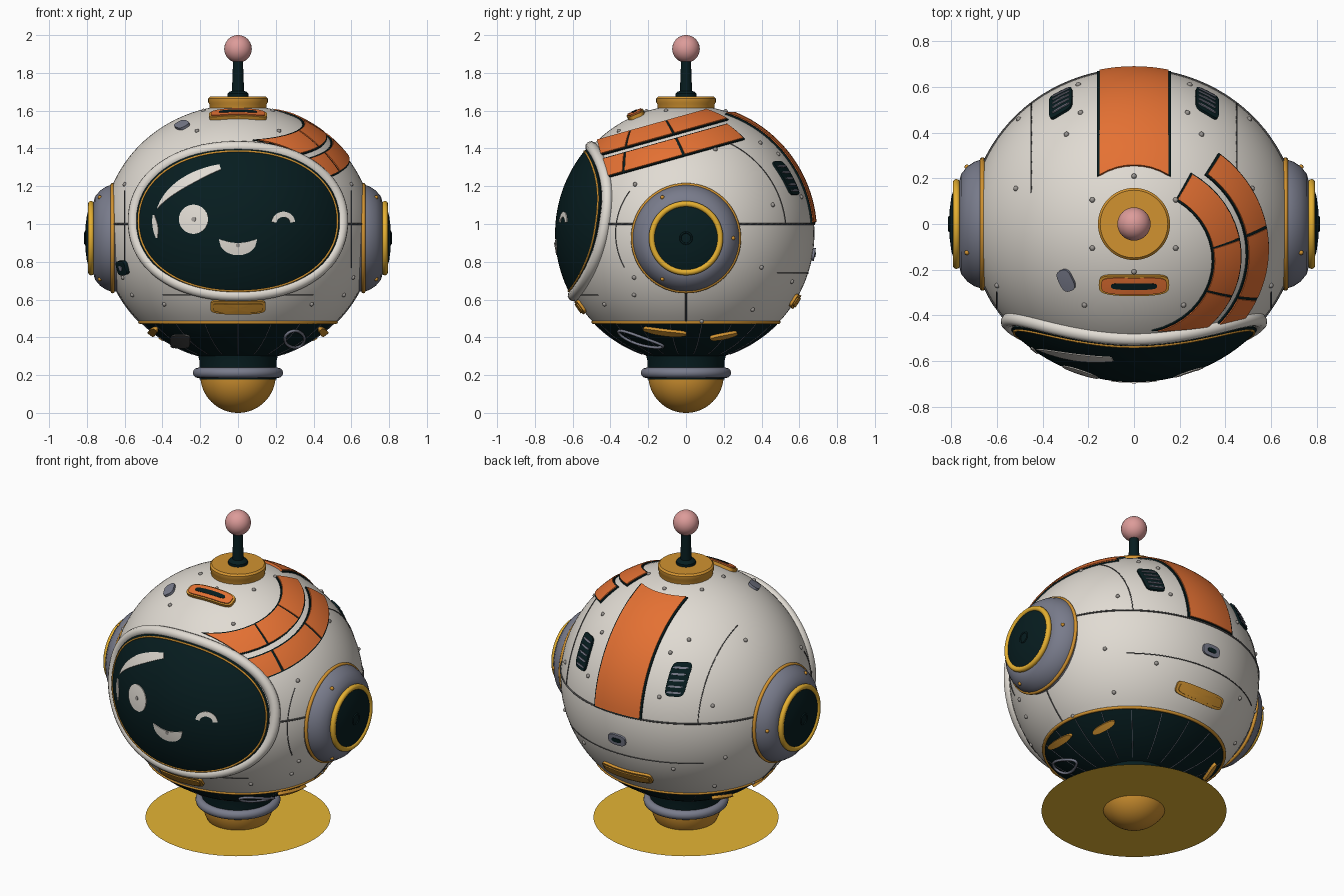
import bpy, bmesh
from math import sin, cos, pi, radians, sqrt, asin
from mathutils import Vector, Matrix

cube = bpy.data.objects.get("Cube")
if cube:
    bpy.data.objects.remove(cube, do_unlink=True)

C, R = Vector((0, 0, 0.95)), 0.68     # body centre and radius
WIDE = 1.055                          # the body is slightly wider than deep
Z, Y, FRONT = Vector((0, 0, 1)), Vector((0, 1, 0)), Vector((0, -1, 0))


def material(name, r, g, b):
    m = bpy.data.materials.new(name)
    m.use_nodes = True
    m.diffuse_color = (r, g, b, 1)
    m.node_tree.nodes["Principled BSDF"].inputs["Base Color"].default_value = (r, g, b, 1)
    return m


WHITE = material("shell white", .75, .71, .65)
DARK = material("dark teal", .002, .012, .014)
ORANGE = material("orange", .78, .165, .033)
SLATE = material("slate grey", .19, .20, .26)
GOLD = material("gold", .64, .29, .03)
YELLOW = material("bright yellow", .78, .43, .03)
PINK = material("pink", .72, .33, .32)
GLOW = material("glow yellow", .78, .46, .035)
SEAM = material("seam grey", .09, .09, .09)
RIVET = material("rivet grey", .33, .31, .29)


def finish(name, bm, mat, thick=0):
    """Turn a bmesh into a smooth object, optionally thickened both ways."""
    bmesh.ops.remove_doubles(bm, verts=bm.verts, dist=1e-5)
    bmesh.ops.recalc_face_normals(bm, faces=bm.faces)
    me = bpy.data.meshes.new(name)
    bm.to_mesh(me)
    bm.free()
    ob = bpy.data.objects.new(name, me)
    bpy.context.collection.objects.link(ob)
    me.materials.append(mat)
    bpy.ops.object.select_all(action='DESELECT')
    ob.select_set(True)
    bpy.context.view_layer.objects.active = ob
    if thick:
        mod = ob.modifiers.new("thickness", 'SOLIDIFY')
        mod.thickness, mod.offset = thick, 0
        bpy.ops.object.modifier_apply(modifier=mod.name)
    bpy.ops.object.shade_smooth_by_angle(angle=radians(40))


def grid(name, f, nu, nv, mat, thick=0):
    """Surface through f(s, t), both from 0 to 1."""
    bm = bmesh.new()
    v = [[bm.verts.new(f(i / nu, j / nv)) for j in range(nv + 1)] for i in range(nu + 1)]
    for i in range(nu):
        for j in range(nv):
            bm.faces.new((v[i][j], v[i + 1][j], v[i + 1][j + 1], v[i][j + 1]))
    finish(name, bm, mat, thick)


def lathe(name, profile, mat, side=0, zc=0, n=64, wide=1):
    """Spin (radius, height) points about z, or about x when side is 1 or -1."""
    def f(s, t):
        r, h = profile[round(s * (len(profile) - 1))]
        a, b = r * cos(2 * pi * t), r * sin(2 * pi * t)
        return (side * h, a, zc + b) if side else (a * wide, b, h)
    grid(name, f, len(profile) - 1, n, mat)


def ring(name, major, minor, h, mat, side=0, zc=0, wide=1):
    prof = [(major + minor * cos(k * pi / 6), h + minor * sin(k * pi / 6)) for k in range(13)]
    lathe(name, prof, mat, side, zc, wide=wide)


def arc(r, h, a0, a1, n):
    return [(max(0, r * cos(radians(a0 + (a1 - a0) * k / n))),
             h + r * sin(radians(a0 + (a1 - a0) * k / n))) for k in range(n + 1)]


def widen(v):
    return Vector((v.x * WIDE, v.y, v.z))


def narrow(v):
    return Vector((v.x / WIDE, v.y, v.z))


def onto(n, up, u, v, rad):
    """Drop flat coordinates (u, v), seen along n, onto the widened ball."""
    n = n.normalized()
    tx = up.cross(n).normalized()
    p = tx * u + n.cross(tx) * v
    a, b = narrow(p), narrow(n)
    ab, bb = a.dot(b), b.dot(b)
    w = (sqrt(max(0, ab * ab - bb * (a.dot(a) - rad * rad))) - ab) / bb
    return C + p + n * w


def oval(a, b, p, t, rot=0, cu=0, cv=0):
    """Point on a superellipse: p=2 is an ellipse, higher is squarer."""
    c, s = cos(2 * pi * t), sin(2 * pi * t)
    u = a * abs(c) ** (2 / p) * (1 if c > 0 else -1)
    v = b * abs(s) ** (2 / p) * (1 if s > 0 else -1)
    return cu + u * cos(rot) - v * sin(rot), cv + u * sin(rot) + v * cos(rot)


def patch(name, n, a, b, p, mat, rad, thick, up=Z, rot=0, cu=0, cv=0, rings=3):
    def f(s, t):
        u, v = oval(a, b, p, t, rot)
        return onto(n, up, cu + u * s, cv + v * s, rad)
    grid(name, f, rings, 64, mat, thick)


def tube(name, pts, depth, mat, cyclic=False):
    cu = bpy.data.curves.new(name, 'CURVE')
    cu.dimensions, cu.bevel_depth, cu.bevel_resolution = '3D', depth, 3 if depth > .01 else 1
    sp = cu.splines.new('POLY')
    sp.points.add(len(pts) - 1)
    for q, co in zip(sp.points, pts):
        q.co = (*co, 1)
    sp.use_cyclic_u = cyclic
    cu.materials.append(mat)
    bpy.context.collection.objects.link(bpy.data.objects.new(name, cu))


def facing(x, y, z):
    return Vector((x, y, z)) - C


# Body, belt, neck and ball foot
cut = -43.7
lathe("upper_shell", arc(R, C.z, cut, 90, 40), WHITE, n=96, wide=WIDE)
lathe("lower_shell", arc(R, C.z, -90, cut, 16), DARK, n=96, wide=WIDE)
ring("belt", .492, .009, .48, GOLD, wide=WIDE)
lathe("neck", [(.215, .32), (.203, .27), (.203, .178), (0, .178)], DARK)
ring("neck_ring", .212, .027, .212, SLATE)
lathe("ball_foot", arc(.2, .2, -90, 0, 16), GOLD)
lathe("glow_disc", [(0, .1), (.52, .1)], GLOW)

# Antenna
lathe("antenna_base", [(.15, 1.59), (.152, 1.635), (.158, 1.645), (.158, 1.665), (.148, 1.675), (0, 1.675)], GOLD)
lathe("antenna_socket", [(.055, 1.67), (.055, 1.69), (.045, 1.7), (.032, 1.705), (.026, 1.87), (0, 1.87)], DARK)
lathe("antenna_ball", arc(.073, 1.927, -90, 90, 20), PINK, n=32)

# Ears
for side, word in ((1, "left"), (-1, "right")):
    ez = .925
    lathe(word + "_ear", [(.283, .60), (.283, .67), (.272, .70), (.252, .73), (.22, .757), (.19, .765), (0, .765)],
          SLATE, side, ez)
    ring(word + "_ear_rim", .281, .011, .664, GOLD, side, ez)
    ring(word + "_ear_ring", .181, .016, .778, YELLOW, side, ez)
    lathe(word + "_ear_cap", [(.17, .76), (.168, .785), (.12, .80), (.06, .808), (0, .81)], DARK, side, ez)
    ring(word + "_ear_button", .03, .005, .809, DARK, side, ez)

# Visor and face
vz = 1.015 - C.z
patch("visor", FRONT, .535, .38, 2.15, DARK, .688, .01, cv=vz, rings=14)


def visor_loop(a, b, rad):
    return [onto(FRONT, Z, *oval(a, b, 2.15, k / 96, 0, 0, vz), rad) for k in range(96)]


tube("visor_rim", visor_loop(.553, .393, .68), .031, WHITE, True)
tube("visor_trim", visor_loop(.526, .37, .692), .006, GOLD, True)


def face_strip(name, lo, hi):
    def f(s, t):
        p = Vector(lo(s)).lerp(Vector(hi(s)), t)
        return onto(FRONT, Z, p.x, p.y - C.z, .695)
    grid(name, f, 24, 4, WHITE, .005)


def bow(cx, cz, a, b, deg0, deg1, width=lambda s: 0):
    def f(s):
        d = radians(deg0 + (deg1 - deg0) * s)
        k = 1 - width(s)
        return cx + a * k * cos(d), cz + b * k * sin(d)
    return f


patch("open_eye", FRONT, .077, .077, 2, WHITE, .695, .005, cu=-.235, cv=1.025 - C.z)
patch("eye_dot", FRONT, .012, .012, 2, RIVET, .698, .004, cu=-.235, cv=1.025 - C.z)
face_strip("winking_eye", bow(.24, 1.005, .062, .06, 5, 175), bow(.24, 1.005, .036, .032, 5, 175))
face_strip("mouth", lambda s: (.2 * s - .1, .92 - .02 * sin(pi * s)),
           lambda s: (.2 * s - .1, .915 - .16 * sqrt(s * (1 - s))))
patch("mouth_dot", FRONT, .011, .011, 2, RIVET, .698, .004, cv=.888 - C.z)
face_strip("long_glint", bow(0, 1.015, .438, .308, 103, 168),
           bow(0, 1.015, .438, .308, 103, 168, lambda s: .15 * sin(pi * (.2 + .8 * s))))
face_strip("short_glint", bow(0, 1.015, .453, .308, 174, 197),
           bow(0, 1.015, .453, .308, 174, 197, lambda s: .02 + .04 * sin(pi * s)))

# Twin tilted stripes on the left of the crown
tilt = radians(15.6)
AXIS, BACK = Vector((0, -sin(tilt), cos(tilt))), Vector((0, cos(tilt), sin(tilt)))


def stripe(name, lat0, lat1, lon0, lon1, mat, rad):
    def f(s, t):
        la = radians(lat0 + (lat1 - lat0) * t)
        start = asin(-.315 / (R * cos(la))) if lon0 is None else radians(lon0)
        lo = start + (radians(lon1) - start) * s
        return C + rad * widen(AXIS * sin(la) + cos(la) * (BACK * sin(lo) + Vector((cos(lo), 0, 0))))
    grid(name, f, 16, 5, mat, .012)


for word, lat0, lat1, end in (("outer", 36, 46.3, 50), ("inner", 50, 61, 57)):
    stripe(word + "_stripe_backing", lat0 - .6, lat1 + .6, None, end + 1, DARK, .682)
    for k, (a, b) in enumerate(((None, -25), (-23.5, 9.5), (11, end))):
        stripe(f"{word}_stripe_{k + 1}", lat0, lat1, a, b, ORANGE, .687)


# Broad band down the back, hollowed round the antenna base
def back_band(name, half, low, mat, rad):
    def f(s, t):
        x = half * (2 * t - 1)
        rr = sqrt(rad * rad - (x / WIDE) ** 2)
        top = asin(min(1, sqrt(rad * rad - .066) / rr))
        a = radians(low) + (top - radians(low)) * s
        return C + Vector((x, rr * cos(a), rr * sin(a)))
    grid(name, f, 24, 8, mat, .014)


back_band("back_band_backing", .16, 4.5, DARK, .682)
back_band("back_band", .151, 5, ORANGE, .687)

# Plates, slots and vents
crown = facing(0, -.265, 1.576)
patch("crown_slot_frame", crown, .152, .047, 4, GOLD, .684, .03, Y)
patch("crown_slot", crown, .142, .039, 4, ORANGE, .694, .022, Y)
patch("crown_slot_opening", crown, .1, .015, 4, DARK, .704, .006, Y)
for word, y, z, w in (("chin", -.56, .56, .145), ("back", .58, .59, .165)):
    d = facing(0, y, z)
    patch(word + "_plate", d, w, .041, 5, GOLD, .684, .02)
    patch(word + "_plate_inset", d, w - .014, .028, 5, GOLD, .692, .016)
for s, word in ((1, "left"), (-1, "right")):
    patch(word + "_vent", Y, .05, .088, 5, DARK, .684, .014, cu=-s * .32, cv=.292)
    for k in range(5):
        patch(f"{word}_vent_slat_{k + 1}", Y, .038, .005, 3, SLATE, .692, .008,
              cu=-s * .32, cv=.292 + .032 * (k - 2), rings=1)
    # Gold pods under the belt
    patch(word + "_front_pod", facing(s * .46, -.115, .418), .115, .02, 2.4, GOLD, .684, .026, rot=-s * .17)
    patch(word + "_rear_pod", facing(s * .4, .205, .393), .075, .02, 2.4, GOLD, .684, .026, rot=s * .28)
patch("crown_badge", facing(-.295, -.245, 1.52), .034, .05, 3, SLATE, .684, .02, Y, .3)
cheek = facing(-.605, -.32, .77)
patch("cheek_port", cheek, .045, .038, 4, DARK, .686, .03)
patch("cheek_port_light", cheek, .016, .014, 2, SLATE, .702, .004)
patch("back_port", facing(0, .67, .84), .058, .034, 3, SLATE, .684, .016)
patch("back_port_opening", facing(0, .67, .84), .03, .013, 3, DARK, .693, .006)
patch("lower_hatch", FRONT, .052, .034, 4, SEAM, .682, .012, cu=-.305, cv=-.57)
tube("lower_hoop", [onto(FRONT, Z, *oval(.052, .044, 2, k / 32, 0, .3, -.56), .684) for k in range(32)],
     .008, SLATE, True)


# Panel seams
def seam(name, f, depth=.0028, mat=SEAM, n=48):
    tube(name, [C + widen(f(k / n).normalized() * (R + .001)) for k in range(n + 1)], depth, mat)


def level(z, a0, a1):
    h = z - C.z
    r = sqrt(R * R - h * h)
    return lambda s: Vector((r * cos(radians(a0 + (a1 - a0) * s)), r * sin(radians(a0 + (a1 - a0) * s)), h))


def upright(x, a0, a1):
    x /= WIDE
    r = sqrt(R * R - x * x)
    return lambda s: Vector((x, r * cos(radians(a0 + (a1 - a0) * s)), r * sin(radians(a0 + (a1 - a0) * s))))


seam("waist_seam", level(1.0, 0, 360), .005, n=96)
seam("back_low_seam", level(.74, 48, 132))
seam("chin_seam", level(.625, -129, -51))
for s, word in ((1, "left"), (-1, "right")):
    seam(word + "_crown_seam", upright(s * .45, 5, 75))
    seam(word + "_cheek_seam", upright(s * .6, 143, 209))
    seam(word + "_side_seam", lambda t: Vector((s * cos(radians(-43 * t)), 0, sin(radians(-43 * t)))), .004)
for k in range(18):
    a = radians(20 * k - 90)
    seam(f"lower_seam_{k + 1}", lambda t: Vector((cos(a) * cos(radians(-45 - 25 * t)),
         sin(a) * cos(radians(-45 - 25 * t)), sin(radians(-45 - 25 * t)))), .002, SLATE, 10)


# Rivets
def studs(name, points, mat, rad):
    bm = bmesh.new()
    for p in points:
        bmesh.ops.create_icosphere(bm, subdivisions=2, radius=rad, matrix=Matrix.Translation(p))
    finish(name, bm, mat)


spots = [(.6, -.27, 1.21), (.6, -.27, .72), (.55, -.27, .63), (.38, -.42, .585), (.22, -.36, 1.5), (.24, .6, 1.14),
         (.24, .5, 1.38), (.5, .15, 1.38), (.29, .385, 1.42), (.5, .455, 1.1), (.55, .4, .77),
         (.3, .55, .7), (.44, .35, .55), (.5, .08, .5)]
spots += [(.21 * cos(radians(a)), .21 * sin(radians(a)), 1.597) for a in (-90, -30, 30, 90)]
studs("shell_rivets", [onto(facing(s * x, y, z), Y, 0, 0, R) for x, y, z in spots for s in (1, -1)], RIVET, .012)
studs("ear_rivets", [Vector((s * .732, .25 * cos(a * 2 * pi / 3), .925 + .25 * sin(a * 2 * pi / 3)))
                     for s in (1, -1) for a in range(3)], GOLD, .011)
